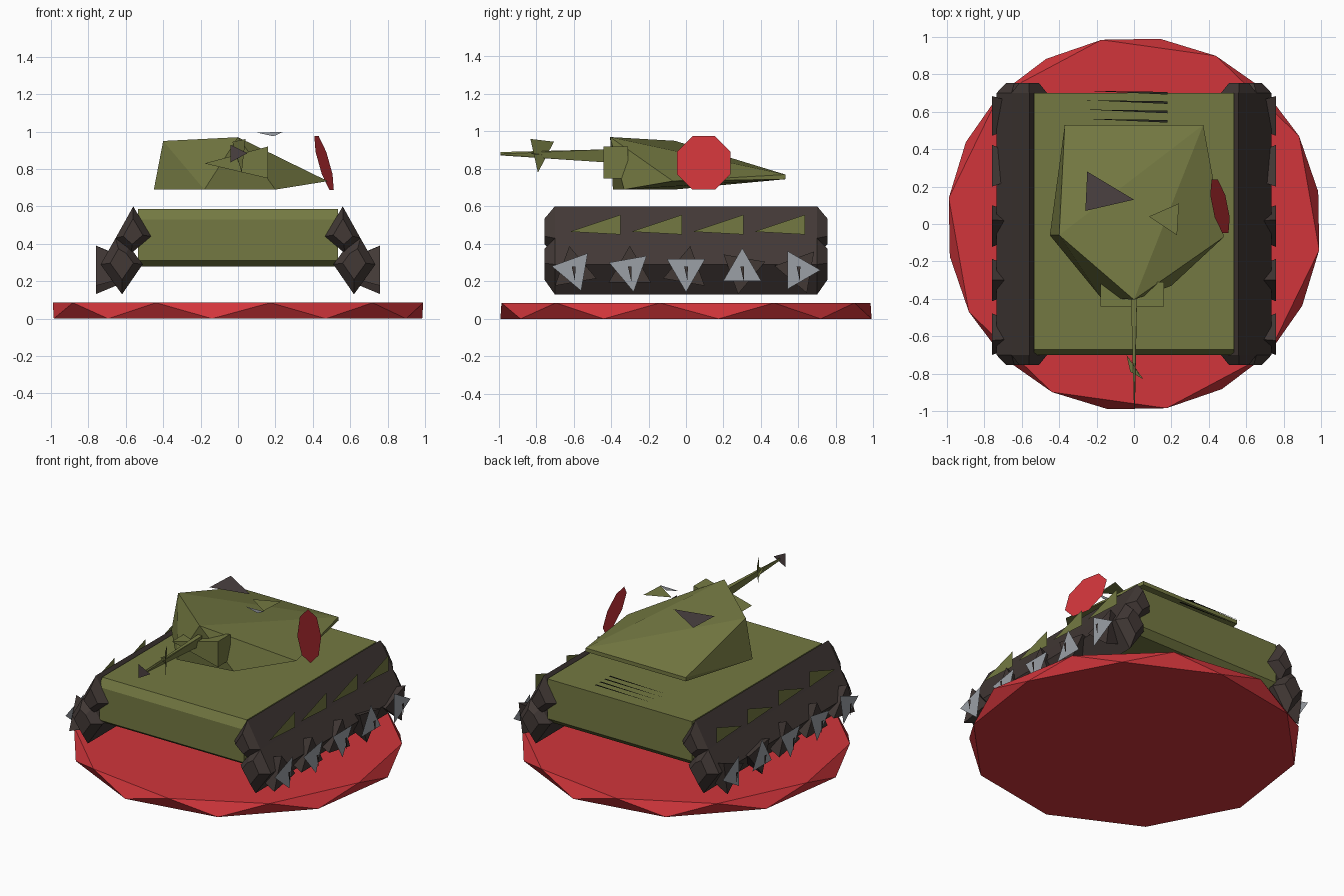
import bpy
import bmesh
from math import cos, sin, pi, radians

cube = bpy.data.objects.get("Cube")
if cube:
    bpy.data.objects.remove(cube, do_unlink=True)


def material(name, rgb):
    mat = bpy.data.materials.new(name)
    mat.use_nodes = True
    mat.diffuse_color = (*rgb, 1)
    mat.node_tree.nodes["Principled BSDF"].inputs["Base Color"].default_value = (*rgb, 1)
    return mat


red = material("red", (0.64, 0.036, 0.044))
olive = material("olive green", (0.174, 0.191, 0.054))
rubber = material("track brown", (0.054, 0.04, 0.036))
hatch_brown = material("hatch brown", (0.07, 0.053, 0.053))
steel = material("steel grey", (0.33, 0.35, 0.38))
slot_dark = material("slot dark", (0.02, 0.02, 0.014))


def finish(name, bm, mat, mirror=False):
    """Turn a bmesh into a flat shaded object, mirrored across x if asked."""
    bmesh.ops.recalc_face_normals(bm, faces=bm.faces)
    mesh = bpy.data.meshes.new(name)
    bm.to_mesh(mesh)
    bm.free()
    mesh.materials.append(mat)
    obj = bpy.data.objects.new(name, mesh)
    bpy.context.collection.objects.link(obj)
    if mirror:
        obj.modifiers.new("Mirror", "MIRROR").use_mirror_merge = False
    return obj


def solid(name, points, mat, mirror=False):
    """Convex solid around a few points."""
    bm = bmesh.new()
    verts = [bm.verts.new(p) for p in points]
    bmesh.ops.convex_hull(bm, input=verts)
    bmesh.ops.dissolve_limit(bm, angle_limit=radians(1), verts=bm.verts, edges=bm.edges)
    return finish(name, bm, mat, mirror)


def plate(name, points, mat, mirror=False):
    """Flat sheet with one face."""
    bm = bmesh.new()
    bm.faces.new([bm.verts.new(p) for p in points])
    return finish(name, bm, mat, mirror)


def tube(name, section, mat):
    """Track run along y with tapered ends, from an x-z cross-section."""
    cx = sum(p[0] for p in section) / len(section)
    cz = sum(p[1] for p in section) / len(section)
    points = []
    for y, k in ((-0.755, 0.55), (-0.7, 1), (0.7, 1), (0.755, 0.55)):
        points += [(cx + (x - cx) * k, y, cz + (z - cz) * k) for x, z in section]
    return solid(name, points, mat, mirror=True)


# Base: faceted disc whose top and bottom rims are staggered
rim = []
for z, start in ((0.085, -80), (0, -98)):
    for i in range(10):
        a = radians(start + 36 * i)
        rim.append((cos(a), sin(a), z))
solid("base_disc", rim, red)

# Hull: side profile stretched across x
profile = [(-0.67, 0.585), (-0.7, 0.53), (-0.7, 0.31), (-0.66, 0.28),
           (0.66, 0.28), (0.7, 0.32), (0.7, 0.585)]
solid("hull", [(x, y, z) for x in (-0.535, 0.535) for y, z in profile], olive)

# Engine slots: slivers above the rear deck
for i in range(4):
    y = 0.55 + 0.05 * i
    plate("engine_slot", [(-0.26, y + 0.012, 0.64), (0.18, y + 0.006, 0.64),
                          (0.18, y - 0.008, 0.64)], slot_dark)

# Tracks: an upper and a lower run on each side
tube("upper_track", [(0.56, 0.6), (0.465, 0.44), (0.57, 0.35), (0.655, 0.43)], rubber)
tube("lower_track", [(0.51, 0.29), (0.58, 0.385), (0.655, 0.43),
                     (0.735, 0.29), (0.62, 0.13)], rubber)

# Skirt fins on the upper tracks
for i in range(4):
    y = -0.62 + 0.328 * i
    plate("skirt_fin", [(0.668, y, 0.465), (0.668, y + 0.27, 0.555),
                        (0.668, y + 0.27, 0.45)], olive, mirror=True)

# Road wheels: three-sided wedges with a steel face and a hub spike
for i, turn in enumerate((170, 40, 30, 90, 0)):
    y, z = -0.6 + 0.3 * i, 0.26

    def corner(x, r, step, twist=0):
        a = radians(turn + twist) + step * 2 * pi / 3
        return (x, y + r * cos(a), z + r * sin(a))

    wedge = [corner(x, r, k, 50) for x, r in ((0.64, 0.08), (0.758, 0.13)) for k in range(3)]
    solid("road_wheel", wedge, rubber, mirror=True)
    plate("wheel_face", [corner(0.772, 0.118, k) for k in range(3)], steel, mirror=True)
    plate("wheel_hub", [(0.798, y - 0.01, 0.28), (0.798, y + 0.01, 0.28),
                        (0.798, y + 0.008, 0.2)], rubber, mirror=True)

# Turret: sloped wedge, high at the front left corner
solid("turret", [(-0.45, -0.06, 0.69), (-0.18, -0.39, 0.69), (0.2, -0.33, 0.69),
                 (0.48, -0.07, 0.735), (0.37, 0.53, 0.745), (-0.37, 0.53, 0.745),
                 (-0.4, -0.06, 0.95), (0, -0.405, 0.97),
                 (0.37, 0.53, 0.77), (-0.37, 0.53, 0.77)], olive)

# Gun: mantlet, tapering barrel, brake fins and muzzle
solid("mantlet", [(x, y, z) for y in (-0.44, -0.31)
                  for x, z in ((-0.18, 0.83), (0.16, 0.92), (0.16, 0.75))], olive)
solid("gun_barrel", [(-0.016, -0.4, 0.905), (0.016, -0.4, 0.905), (0, -0.4, 0.833),
                     (0, -0.99, 0.89), (0, -0.99, 0.872), (0.005, -0.99, 0.88)], olive)
plate("muzzle_brake_fin", [(0.04, -0.83, 0.96), (-0.03, -0.705, 0.945),
                           (0.02, -0.79, 0.78)], olive)
plate("muzzle_brake_blade", [(-0.04, -0.7, 0.87), (0.05, -0.83, 0.88),
                             (-0.02, -0.79, 0.9)], olive)
plate("muzzle", [(-0.04, -0.995, 0.835), (0.05, -0.995, 0.885),
                 (-0.04, -0.995, 0.93)], hatch_brown)

# Roof details: hatch, periscope cover and periscope glass
plate("hatch", [(-0.26, 0.07, 0.975), (0, 0.13, 0.975), (-0.25, 0.28, 0.975)], hatch_brown)
plate("periscope_cover", [(0.08, 0.04, 0.998), (0.23, -0.06, 0.998),
                          (0.24, 0.11, 0.998)], olive)
plate("periscope_glass", [(0.1, -0.065, 0.995), (0.24, -0.065, 0.998),
                          (0.19, -0.065, 0.975), (0.2, -0.065, 1.012)][:3], steel)

# Side disc: leaning octagon on the left of the turret
octagon = []
for i in range(8):
    a = (i + 0.5) * pi / 4
    y, z = 0.155 * cos(a), 0.155 * sin(a)
    octagon.append((0.46 - 0.2 * y - 0.28 * z, 0.095 + y, 0.832 + z))
plate("side_disc", octagon, red)
